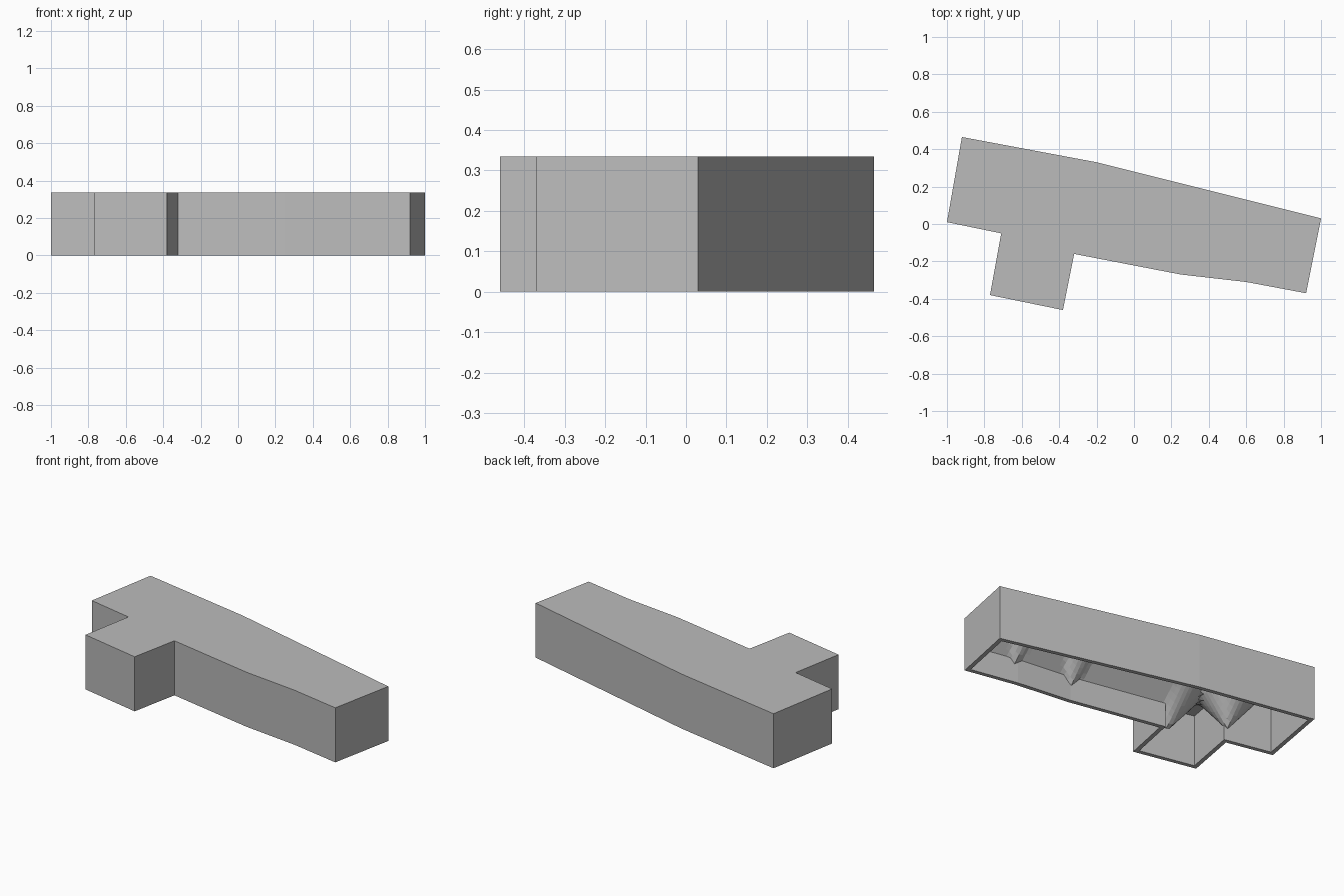
import bpy, bmesh
from mathutils import Vector
from mathutils.geometry import intersect_point_line

cube = bpy.data.objects.get("Cube")
if cube:
    bpy.data.objects.remove(cube, do_unlink=True)

HEIGHT, WALL, CEILING = 0.335, 0.025, 0.318

# Plan of the block, counter-clockwise
PLAN = [Vector(p) for p in (
    (-1, 0.01), (-0.71, -0.05), (-0.77, -0.38), (-0.38, -0.46), (-0.32, -0.16),
    (0.25, -0.27), (0.6, -0.31), (0.92, -0.37), (1, 0.03), (-0.2, 0.33), (-0.92, 0.465))]

grey = bpy.data.materials.new("plain grey")
grey.use_nodes = True
grey.diffuse_color = (0.5, 0.5, 0.5, 1)
grey.node_tree.nodes["Principled BSDF"].inputs["Base Color"].default_value = (0.5, 0.5, 0.5, 1)


def inset(points, t):
    """Move every side of a plan inwards by t."""
    result = []
    for i, p in enumerate(points):
        a = (p - points[i - 1]).normalized()
        b = (points[(i + 1) % len(points)] - p).normalized()
        na, nb = Vector((-a.y, a.x)), Vector((-b.y, b.x))
        result.append(p + (na + nb) * t / (1 + na.dot(nb)))
    return result


def finish(bm, name):
    mesh = bpy.data.meshes.new(name)
    bm.to_mesh(mesh)
    bm.free()
    mesh.materials.append(grey)
    obj = bpy.data.objects.new(name, mesh)
    bpy.context.collection.objects.link(obj)
    return obj


INNER = inset(PLAN, WALL)

# Outer walls, flat roof and the rim under the walls
bm = bmesh.new()
low, high, rim = ([bm.verts.new((p.x, p.y, z)) for p in loop]
                  for loop, z in ((PLAN, 0), (PLAN, HEIGHT), (INNER, 0)))
bm.faces.new(high)
for i in range(len(PLAN)):
    j = (i + 1) % len(PLAN)
    bm.faces.new((low[i], low[j], high[j], high[i]))
    bm.faces.new((low[j], low[i], rim[i], rim[j]))
finish(bm, "outer_walls_and_roof")

# Points where the hollow's ceiling hangs down: x, y, z
PENDANTS = [(Vector(p[:2]), p[2]) for p in (
    (-0.70, -0.03, 0.07), (-0.41, -0.2, 0.03),
    (0.25, -0.25, 0.09), (0.62, -0.29, 0.11))]
LONG_WALLS = [(INNER[i], INNER[i + 1]) for i in (4, 5, 6, 8)]


def wall_distance(p, a, b):
    foot, t = intersect_point_line(p, a, b)
    return (p - (a + (b - a) * min(max(t, 0), 1))).length


def ceiling_height(p):
    sag = min(0.15 + wall_distance(p, a, b) for a, b in LONG_WALLS)
    cones = min(z + 1.2 * (p - c).length for c, z in PENDANTS)
    return min(CEILING, sag, cones)


# Hollow: a cut-up floor plan raised to an uneven ceiling, with walls below
bm = bmesh.new()
bm.faces.new([bm.verts.new((p.x, p.y, 0)) for p in INNER])
STEP = 0.025
for axis, reach in ((Vector((1, 0, 0)), 40), (Vector((0, 1, 0)), 20)):
    for k in range(-reach, reach):
        bmesh.ops.bisect_plane(bm, geom=bm.verts[:] + bm.edges[:] + bm.faces[:],
                               plane_co=axis * k * STEP, plane_no=axis, dist=1e-5)
raised = bmesh.ops.extrude_face_region(bm, geom=bm.faces[:])["geom"]
for v in raised:
    if isinstance(v, bmesh.types.BMVert):
        v.co.z = ceiling_height(v.co.xy)
floor = [f for f in bm.faces if max(v.co.z for v in f.verts) < 1e-4]
bmesh.ops.delete(bm, geom=floor, context='FACES')
bmesh.ops.recalc_face_normals(bm, faces=bm.faces[:])
if sum(f.normal.z for f in bm.faces) > 0:
    bmesh.ops.reverse_faces(bm, faces=bm.faces[:])
finish(bm, "inner_walls_and_ceiling")
